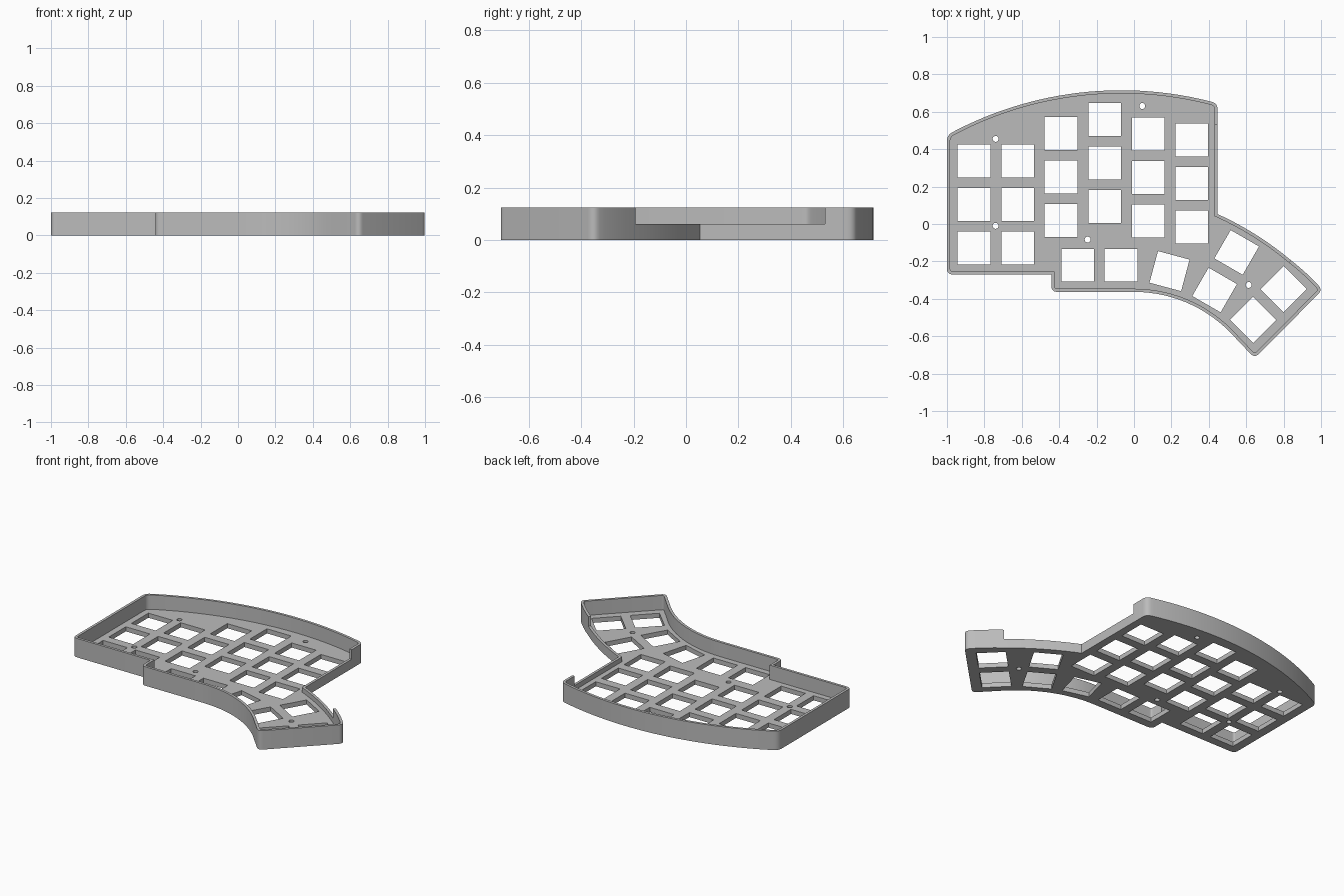
import bpy, bmesh, math
from mathutils import Vector, Matrix

if "Cube" in bpy.data.objects:
    bpy.data.objects.remove(bpy.data.objects["Cube"])

FLOOR, LIP, TOP, WALL = 0.03, 0.061, 0.123, 0.017


def arc(a, b, c, n):
    """Points on the circle from a through b to c."""
    a, b, c = Vector(a), Vector(b), Vector(c)
    d = 2 * (a.x * (b.y - c.y) + b.x * (c.y - a.y) + c.x * (a.y - b.y))
    la, lb, lc = a.length_squared, b.length_squared, c.length_squared
    o = Vector(((la * (b.y - c.y) + lb * (c.y - a.y) + lc * (a.y - b.y)) / d,
                (la * (c.x - b.x) + lb * (a.x - c.x) + lc * (b.x - a.x)) / d))
    start, r = a - o, (a - o).length
    sweep = -start.angle_signed(c - o)
    return [o + Matrix.Rotation(sweep * i / n, 2) @ start for i in range(n + 1)]


def round_corners(pts, size):
    """Round the sharp convex corners of a counter-clockwise loop."""
    out = []
    for i, p in enumerate(pts):
        u = (p - pts[i - 1]).normalized()
        v = (pts[(i + 1) % len(pts)] - p).normalized()
        if u.cross(v) > 0.3:
            a, b = p - u * size, p + v * size
            for t in (0, 0.2, 0.4, 0.6, 0.8, 1):
                out.append(a * (1 - t) ** 2 + p * 2 * t * (1 - t) + b * t * t)
        else:
            out.append(p)
    return out


def inset(pts, d):
    """Offset a counter-clockwise loop inward with mitred corners."""
    out = []
    for i, p in enumerate(pts):
        u = (p - pts[i - 1]).normalized()
        v = (pts[(i + 1) % len(pts)] - p).normalized()
        n1, n2 = Vector((-u.y, u.x)), Vector((-v.y, v.x))
        out.append(p + (n1 + n2) * d / (1 + n1.dot(n2)))
    return out


# Case outline, starting at the upper end of the low side opening
notch_end = Vector((0.838, -0.193))
outline = [Vector((0.447, 0.53))]
outline += arc((0.447, 0.645), (-0.075, 0.715), (-1.0, 0.475), 28)
outline += [Vector(p) for p in ((-1.0, -0.27), (-0.442, -0.27), (-0.442, -0.363))]
outline += arc((0.0, -0.363), (0.276, -0.418), (0.509, -0.574), 14)
outline += [Vector((0.645, -0.717))]
outline += arc((1.008, -0.352), (0.92, -0.262), notch_end, 4)
outline += arc(notch_end, (0.645, -0.053), (0.447, 0.053), 9)[1:]
outline = round_corners(outline, 0.032)
inner = inset(outline, WALL)
count = len(outline)
tall = min(range(count), key=lambda i: (outline[i] - notch_end).length)

# Key openings: main columns (x, top row y), then the thumb cluster (x, y, degrees)
keys = []
for x, y in ((-0.855, 0.337), (-0.622, 0.337), (-0.39, 0.484),
             (-0.157, 0.559), (0.076, 0.481), (0.309, 0.449)):
    keys += [(x, y - 0.2325 * row, 0) for row in range(3)]
keys += [(-0.301, -0.22, 0), (-0.069, -0.22, 0), (0.19, -0.252, -15),
         (0.431, -0.353, -30), (0.549, -0.152, -30),
         (0.80, -0.348, -45), (0.637, -0.513, -45)]
holes = []
for x, y, deg in keys:
    rot = Matrix.Rotation(math.radians(deg), 2)
    holes.append([Vector((x, y)) + rot @ (Vector(c) * 0.0875)
                  for c in ((-1, -1), (1, -1), (1, 1), (-1, 1))])

# Screw holes
for x, y in ((-0.74, 0.455), (-0.74, -0.01), (0.044, 0.631),
             (-0.248, -0.083), (0.613, -0.326)):
    holes.append([Vector((x + 0.016 * math.cos(i * math.pi / 8),
                          y + 0.016 * math.sin(i * math.pi / 8))) for i in range(16)])

bm = bmesh.new()


def ring(pts, z):
    return [bm.verts.new((p.x, p.y, z)) for p in pts]


def strip(a, b, segments):
    for i in segments:
        j = (i + 1) % len(a)
        bm.faces.new((a[i], a[j], b[j], b[i]))


def cap(loops):
    edges = []
    for loop in loops:
        for i, v in enumerate(loop):
            w = loop[(i + 1) % len(loop)]
            edges.append(bm.edges.get((v, w)) or bm.edges.new((v, w)))
    bmesh.ops.triangle_fill(bm, use_beauty=True, use_dissolve=False, edges=edges)


# Floor plate with its openings
out_low, in_low = ring(outline, 0), ring(inner, FLOOR)
holes_low = [ring(h, 0) for h in holes]
holes_high = [ring(h, FLOOR) for h in holes]
cap([out_low] + holes_low)
cap([in_low] + holes_high)
for a, b in zip(holes_low, holes_high):
    strip(a, b, range(len(a)))

# Low wall all the way round
out_mid, in_mid = ring(outline, LIP), ring(inner, LIP)
strip(out_low, out_mid, range(count))
strip(in_low, in_mid, range(count))
strip(out_mid, in_mid, range(tall, count))

# Tall wall, open along the side
out_top = ring(outline[:tall + 1], TOP)
in_top = ring(inner[:tall + 1], TOP)
for a, b in ((out_mid, out_top), (in_mid, in_top), (out_top, in_top)):
    strip(a, b, range(tall))
for i in (0, tall):
    bm.faces.new((out_mid[i], in_mid[i], in_top[i], out_top[i]))

bmesh.ops.recalc_face_normals(bm, faces=bm.faces)
mesh = bpy.data.meshes.new("keyboard_case")
bm.to_mesh(mesh)
bm.free()
case = bpy.data.objects.new("keyboard_case", mesh)
bpy.context.collection.objects.link(case)

grey = bpy.data.materials.new("grey plastic")
grey.diffuse_color = (0.5, 0.5, 0.5, 1)
grey.use_nodes = True
grey.node_tree.nodes["Principled BSDF"].inputs["Base Color"].default_value = grey.diffuse_color
mesh.materials.append(grey)

bpy.context.view_layer.objects.active = case
case.select_set(True)
bpy.ops.object.shade_smooth_by_angle(angle=math.radians(30))
